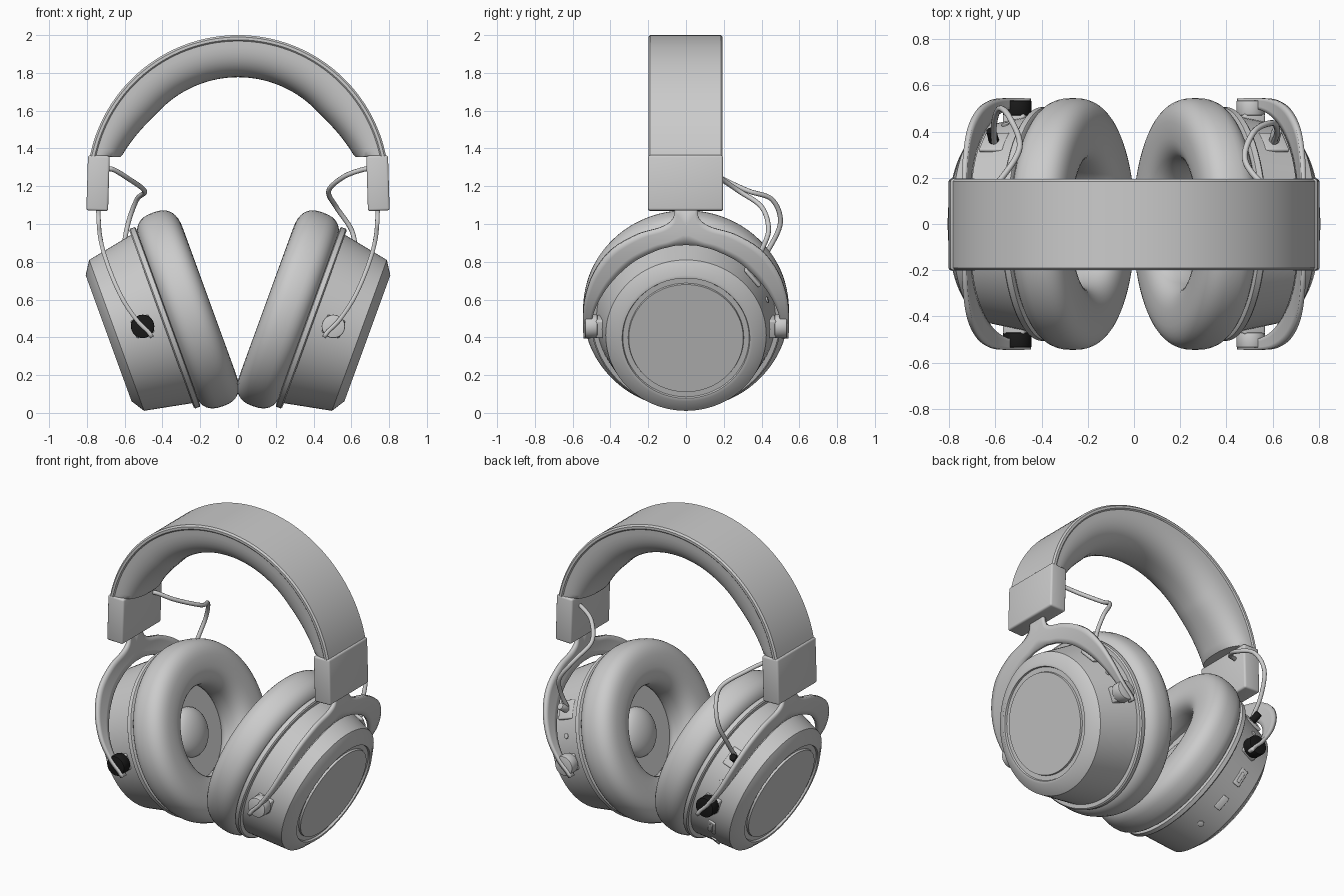
import bpy, bmesh
from math import sin, cos, pi, radians, copysign
from mathutils import Vector, Matrix

if "Cube" in bpy.data.objects:
    bpy.data.objects.remove(bpy.data.objects["Cube"])

TILT = radians(20)


def finish(name, bm, angle=35, mat=None):
    bmesh.ops.recalc_face_normals(bm, faces=bm.faces)
    me = bpy.data.meshes.new(name)
    bm.to_mesh(me)
    bm.free()
    ob = bpy.data.objects.new(name, me)
    bpy.context.collection.objects.link(ob)
    bpy.ops.object.select_all(action='DESELECT')
    ob.select_set(True)
    bpy.context.view_layer.objects.active = ob
    bpy.ops.object.shade_smooth_by_angle(angle=radians(angle))
    if mat:
        me.materials.append(mat)
    return ob


def skin(name, rings, close_u=False, close_v=True, cap=False, angle=35, mat=None):
    """Surface through rings of points."""
    bm = bmesh.new()
    rows = [[bm.verts.new(p) for p in r] for r in rings]
    n, m = len(rows), len(rows[0])
    for i in range(n if close_u else n - 1):
        a, b = rows[i], rows[(i + 1) % n]
        for j in range(m if close_v else m - 1):
            k = (j + 1) % m
            bm.faces.new((a[j], a[k], b[k], b[j]))
    if cap:
        bm.faces.new(rows[0])
        bm.faces.new(rows[-1])
    bmesh.ops.remove_doubles(bm, verts=bm.verts, dist=1e-5)
    return finish(name, bm, angle, mat)


def frame(side):
    """Cup centre, outward axis and up axis for one side."""
    return (Vector((side * .685, 0, .395)), Vector((side * cos(TILT), 0, -sin(TILT))),
            Vector((side * sin(TILT), 0, cos(TILT))))


def on_cup(side, s, r, phi):
    c, n, u = frame(side)
    return c + n * s + (u * cos(phi) + Vector((0, 1, 0)) * sin(phi)) * r


def lathe(name, side, prof, closed=False, seg=96):
    rings = [[on_cup(side, s, r, 2 * pi * k / seg) for k in range(seg)] for s, r in prof]
    return skin(name, rings, close_u=closed)


def rounded_box(name, size, matrix, bevel, mat=None):
    bm = bmesh.new()
    bmesh.ops.create_cube(bm, size=1, matrix=Matrix.Diagonal((*size, 1)))
    bmesh.ops.bevel(bm, geom=bm.edges[:], offset=bevel, segments=3, profile=.5, affect='EDGES')
    bm.transform(matrix)
    return finish(name, bm, 35, mat)


def cylinder(name, r, h, matrix, mat=None, bevel=.006):
    bm = bmesh.new()
    bmesh.ops.create_cone(bm, cap_ends=True, segments=32, radius1=r, radius2=r, depth=h)
    rim = [e for e in bm.edges if abs(e.verts[0].co.z - e.verts[1].co.z) < 1e-6]
    bmesh.ops.bevel(bm, geom=rim, offset=bevel, segments=2, profile=.5, affect='EDGES')
    bm.transform(matrix)
    return finish(name, bm, 35, mat)


def smooth_path(pts, steps=8):
    """Catmull-Rom through points."""
    p = [Vector(q) for q in pts]
    p = [2 * p[0] - p[1]] + p + [2 * p[-1] - p[-2]]
    out = []
    for i in range(1, len(p) - 2):
        a, b, c, d = p[i - 1:i + 3]
        for k in range(steps):
            t = k / steps
            out.append(.5 * (2 * b + (c - a) * t + (2 * a - 5 * b + 4 * c - d) * t * t
                             + (3 * b - a - 3 * c + d) * t ** 3))
    return out + [p[-2]]


def superellipse(a, e):
    c, s = cos(a), sin(a)
    return copysign(abs(c) ** (2 / e), c), copysign(abs(s) ** (2 / e), s)


black = bpy.data.materials.new("black")
black.diffuse_color = (.01, .01, .01, 1)
black.use_nodes = True
black.node_tree.nodes["Principled BSDF"].inputs["Base Color"].default_value = black.diffuse_color

# headband: thin outer strip and puffy inner pad swept along the arch
def arch_point(a, y, r):
    return Vector((r * cos(a), y - .0025, max(1.2 + r * sin(a), 1.355)))

angles = [radians(11 + 158 * i / 72) for i in range(73)]
strip = [(-.19, .768), (-.197, .775), (-.197, .79), (-.187, .8),
         (.187, .8), (.197, .79), (.197, .775), (.19, .768)]
skin("headband_strip", [[arch_point(a, y, r) for y, r in strip] for a in angles], cap=True)
rings = []
for a in angles:
    end = abs(a - pi / 2) / radians(79)
    inner = .577 + .07 * max(0, (end - .6) / .4) ** 1.5
    ring = []
    for k in range(25):
        y, d = superellipse(pi * k / 24, 2.5)
        ring.append(arch_point(a, .19 * y, .775 - (.775 - inner) * d))
    rings.append(ring)
skin("headband_pad", rings, cap=True)

# yoke outline: outer (y, z) and inner (y, z) pairs, with x following the side curve
YOKE = [(.543, .40, .505, .40), (.545, .50, .50, .49), (.535, .61, .465, .59), (.49, .74, .39, .70),
        (.40, .86, .28, .80), (.26, .945, .16, .86), (.13, .985, .09, .88), (.07, 1.03, .05, .888),
        (.06, 1.10, 0, .89)]
BEND = smooth_path([(.455, .40, 0), (.475, .43, 0), (.535, .49, 0), (.615, .61, 0), (.685, .77, 0),
                    (.728, .92, 0), (.74, 1.07, 0), (.742, 1.2, 0)])


def bend_x(z):
    for a, b in zip(BEND, BEND[1:]):
        if z <= b.y:
            return a.x + (b.x - a.x) * (z - a.y) / (b.y - a.y)
    return BEND[-1].x


for side, tag in ((1, "right"), (-1, "left")):
    accent = black if side < 0 else None

    # ear cup shell with chamfered back and grooved disc
    lathe(tag + "_cup_shell", side,
          [(0, 0), (0, .303), (-.012, .306), (-.012, .334), (0, .338), (0, .355), (-.045, .425),
           (-.298, .474), (-.298, .498), (-.305, .506), (-.33, .506), (-.335, .498), (-.335, 0)])
    # ear cushion
    ring = [superellipse(2 * pi * k / 36, 2.6) for k in range(36)]
    lathe(tag + "_ear_cushion", side, [(-.447 + .122 * a, .407 + .138 * b) for a, b in ring], True)
    # inner plate and driver dome
    lathe(tag + "_driver_dome", side, [(-.36, .32), (-.36, .16)] +
          [(-.36 - .075 * sin(t * pi / 16), .15 * cos(t * pi / 16)) for t in range(9)])

    # slider box
    rounded_box(tag + "_slider", (.115, .397, .293),
                Matrix.Translation((side * .741, -.0025, 1.2165)) @ Matrix.Rotation(-side * .03, 4, 'Y'), .012)

    # forked yoke
    bm = bmesh.new()
    path = smooth_path(YOKE, 6)
    for flip in (1, -1):
        prev = None
        for q in path:
            row = []
            for k in range(5):
                y, z = (Vector(q[:2]).lerp(Vector(q[2:]), k / 4))
                row.append(bm.verts.new((side * bend_x(z), flip * y, z)))
            if prev:
                for k in range(4):
                    bm.faces.new((prev[k], prev[k + 1], row[k + 1], row[k]))
            prev = row
        # centre part of the neck
        mid = [bm.verts.new((side * bend_x(z), 0, z)) for z in (1.10, .99, .94)]
        bm.faces.new((prev[0], prev[1], mid[0]))
        bm.faces.new((prev[1], prev[2], mid[1], mid[0]))
        bm.faces.new((prev[2], prev[3], mid[2], mid[1]))
        bm.faces.new((prev[3], prev[4], mid[2]))
    bmesh.ops.remove_doubles(bm, verts=bm.verts, dist=1e-4)
    yoke = finish(tag + "_yoke", bm)
    mod = yoke.modifiers.new("thickness", 'SOLIDIFY')
    mod.thickness, mod.offset = .022, 0

    # pivots front and back
    for f, where in ((1, "back"), (-1, "front")):
        rot = Matrix.Rotation(pi / 2, 4, 'X')
        cylinder(f"{tag}_{where}_pivot", .062, .066, Matrix.Translation((side * .505, f * .502, .458)) @ rot, accent)
        rounded_box(f"{tag}_{where}_pivot_mount", (.10, .07, .10), Matrix.Translation((side * .505, f * .443, .458))
                    @ Matrix.Rotation(side * TILT, 4, 'Y'), .01)

    # fittings around the cup wall, pointing outwards
    def wall(phi, s, lift=0):
        phi = radians(phi)
        c, n, u = frame(side)
        out = u * cos(phi) + Vector((0, 1, 0)) * sin(phi)
        m = Matrix((n, out.cross(n), out)).transposed().to_4x4()
        m.translation = on_cup(side, s, .417 - .194 * s + lift, phi)
        return m

    rounded_box(tag + "_cable_plate", (.11, .12, .02), wall(51, -.19), .008)
    cylinder(tag + "_cable_plug", .022, .07, wall(51, -.19, .035), accent)
    cylinder(tag + "_cup_hole", .016, .012, wall(71, -.19), None, .003)
    if side < 0:
        rounded_box("charge_port_frame", (.05, .11, .012), wall(114, -.16), .005)
        rounded_box("charge_port", (.022, .07, .012), wall(114, -.16, .004), .004)
        rounded_box("cup_button", (.045, .09, .012), wall(138, -.16), .005)
        cylinder("audio_socket", .02, .012, wall(161, -.16), None, .003)

# cables from the sliders to the cups
CABLES = {
    "right_cable": [(.70, .11, 1.29), (.66, .12, 1.288), (.56, .17, 1.25), (.48, .28, 1.175), (.52, .40, 1.09),
                    (.60, .437, .97), (.62, .40, .86), (.605, .35, .74)],
    "left_cable": [(-.70, .11, 1.29), (-.66, .12, 1.288), (-.58, .19, 1.24), (-.495, .33, 1.175), (-.535, .455, 1.13),
                   (-.58, .50, 1.01), (-.605, .44, .87), (-.605, .35, .74)]}
for name, pts in CABLES.items():
    path = smooth_path(pts)
    rings = []
    for i, p in enumerate(path):
        t = (path[min(i + 1, len(path) - 1)] - path[max(i - 1, 0)]).normalized()
        e1 = t.cross(Vector((0.1, .3, 1)) if abs(t.z) < .5 else Vector((0, 1, .2)) ).normalized()
        if rings:
            e1 = (last - t * last.dot(t)).normalized()
        last = e1
        e2 = t.cross(e1)
        rings.append([p + .013 * (e1 * cos(k * pi / 5) + e2 * sin(k * pi / 5)) for k in range(10)])
    skin(name, rings, cap=True, angle=60)
